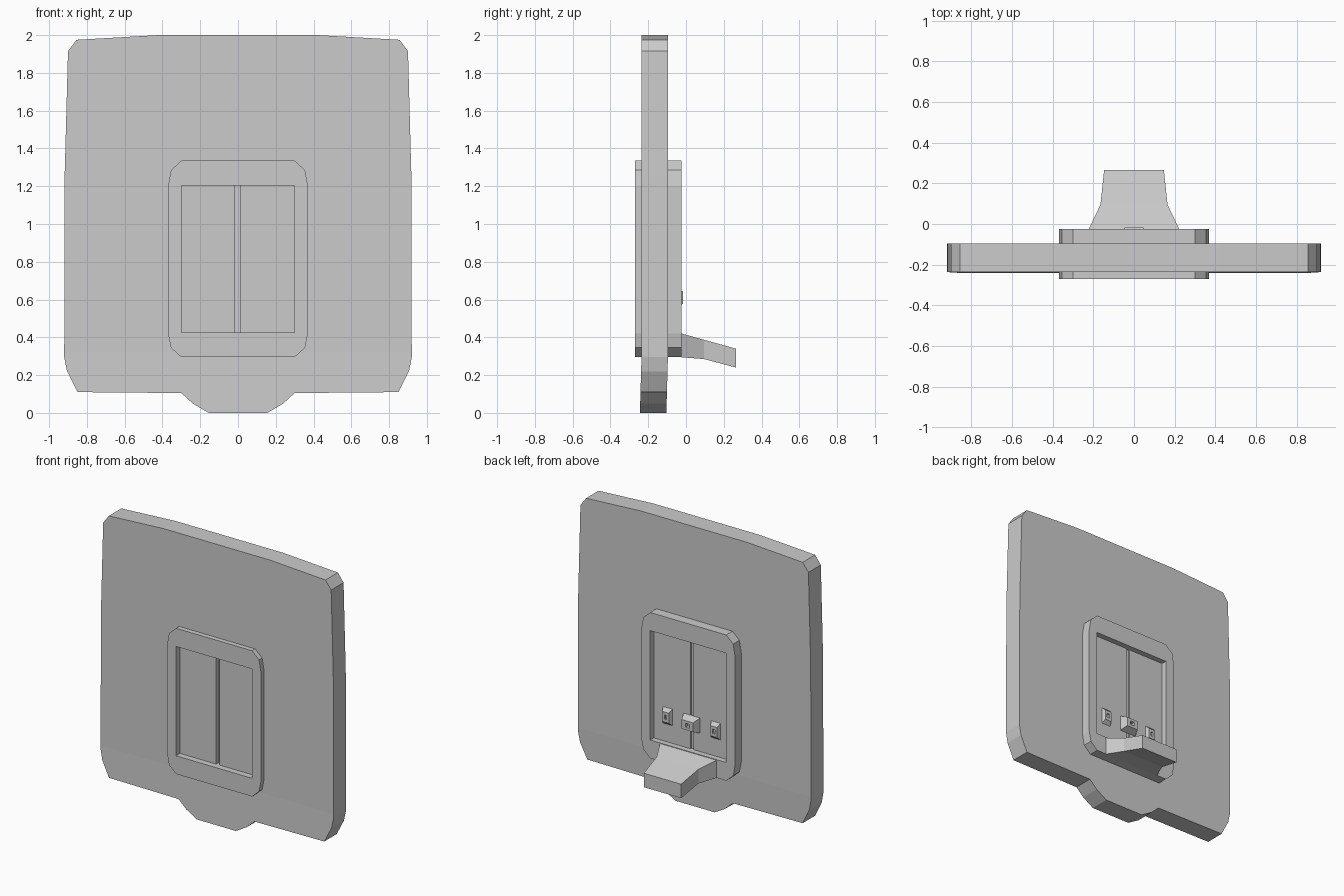
import bpy, bmesh
from mathutils import Vector

if "Cube" in bpy.data.objects:
    bpy.data.objects.remove(bpy.data.objects["Cube"])


def finish(name, bm):
    bmesh.ops.recalc_face_normals(bm, faces=bm.faces[:])
    me = bpy.data.meshes.new(name)
    bm.to_mesh(me)
    bm.free()
    ob = bpy.data.objects.new(name, me)
    bpy.context.collection.objects.link(ob)
    return ob


def mirrored(half):
    return half + [(-x, z) for x, z in reversed(half)]


def rect(x0, x1, z0, z1):
    return [(x0, z0), (x1, z0), (x1, z1), (x0, z1)]


def prism(loops, y0, y1):
    """Fill XZ outlines (later loops are holes) and extrude along y."""
    bm = bmesh.new()
    edges = []
    for loop in loops:
        vs = [bm.verts.new((x, y0, z)) for x, z in loop]
        edges += [bm.edges.new((vs[i - 1], vs[i])) for i in range(len(vs))]
    bmesh.ops.triangle_fill(bm, edges=edges, use_beauty=True, use_dissolve=False,
                            normal=Vector((0, -1, 0)))
    res = bmesh.ops.extrude_face_region(bm, geom=bm.faces[:], use_keep_orig=True)
    for v in res["geom"]:
        if isinstance(v, bmesh.types.BMVert):
            v.co.y = y1
    return bm


def loft(name, rings):
    """Skin rectangular rings (cx, half width, y, z0, z1) and cap the ends."""
    bm = bmesh.new()
    loops = [[bm.verts.new((x, y, z)) for x, z in rect(cx - w, cx + w, z0, z1)]
             for cx, w, y, z0, z1 in rings]
    for a, b in zip(loops, loops[1:]):
        for i in range(4):
            bm.faces.new((a[i - 1], a[i], b[i], b[i - 1]))
    bm.faces.new(loops[0])
    bm.faces.new(loops[-1])
    return finish(name, bm)


# Large mounting plate with a hole behind the frame, lower edge bent forward
plate = mirrored([(0.42, 2.0), (0.855, 1.975), (0.90, 1.915), (0.918, 1.25),
                  (0.92, 0.295), (0.905, 0.22), (0.85, 0.11), (0.30, 0.105),
                  (0.24, 0.05), (0.155, 0.0)])
bm = prism([plate, rect(-0.33, 0.33, 0.39, 1.24)], -0.235, -0.095)
bmesh.ops.bisect_plane(bm, geom=bm.verts[:] + bm.edges[:] + bm.faces[:],
                       plane_co=(0, 0, 0.32), plane_no=(0, 0, 1))
for v in bm.verts:
    if v.co.z < 0.32:
        v.co.y -= 0.009 * (0.32 - v.co.z) / 0.32
finish("mounting_plate", bm)

# Raised frame with clipped corners
frame = mirrored([(0.30, 1.335), (0.355, 1.285), (0.37, 1.2),
                  (0.37, 0.42), (0.355, 0.345), (0.30, 0.295)])
finish("frame", prism([frame, rect(-0.30, 0.30, 0.425, 1.205)], -0.27, -0.025))

# Two recessed door panels, with a set-back strip closing the gap
for name, x0, x1 in (("left_panel", -0.305, -0.015), ("right_panel", 0.01, 0.305)):
    finish(name, prism([rect(x0, x1, 0.42, 1.21)], -0.225, -0.065))
finish("gap_strip", prism([rect(-0.016, 0.011, 0.42, 1.21)], -0.195, -0.075))

# Flared step at the back
loft("step", [(0, 0.225, -0.03, 0.295, 0.422),
              (0, 0.165, 0.095, 0.285, 0.387),
              (0, 0.147, 0.265, 0.24, 0.34)])


# Tapered latches with a small socket in each
def latch(name, x, w, h, depth):
    z, y = 0.61, -0.066
    loft(name, [(x, w, y, z - h, z + h),
                (x, w * 0.7, y + depth, z - h * 0.6, z + h * 0.6),
                (x, w * 0.25, y + depth, z - h * 0.25, z + h * 0.25),
                (x, w * 0.25, y + depth * 0.5, z - h * 0.25, z + h * 0.25)])


latch("centre_latch", 0, 0.065, 0.055, 0.05)
for side, x in (("left", -0.19), ("right", 0.19)):
    latch(side + "_latch", x, 0.037, 0.06, 0.025)
